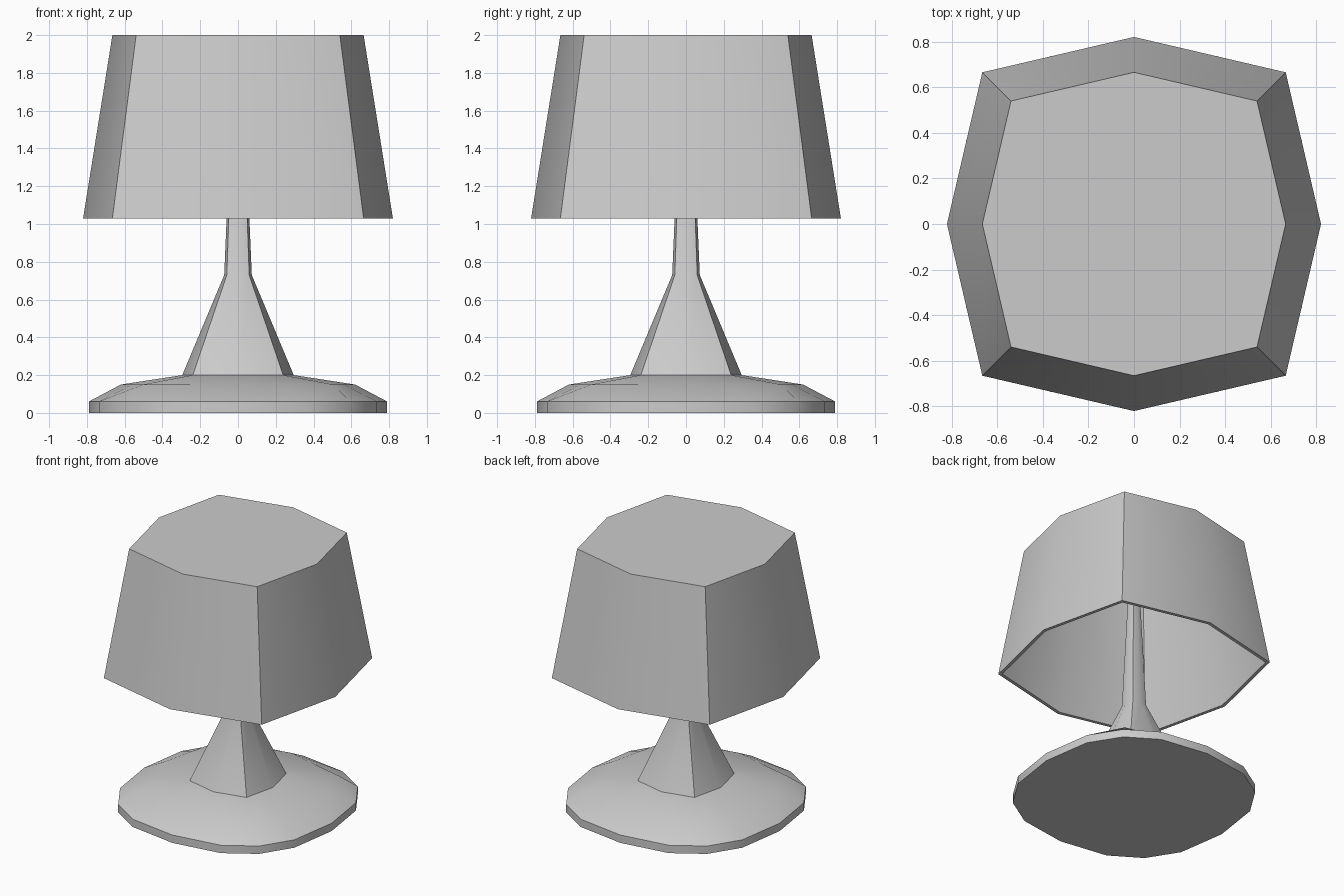
import bpy, bmesh
from mathutils import Matrix, Vector

if "Cube" in bpy.data.objects:
    bpy.data.objects.remove(bpy.data.objects["Cube"])

K = 0.811  # diagonal corner position relative to the axis corner


def octagon(r):
    """Squarish eight-sided outline."""
    quarter = [(r, 0), (r * K, r * K)]
    return turn(quarter)


def sixteen(r, diag, mid):
    """Outline with an extra corner on each side of the diagonals."""
    quarter = [(r, 0), mid, (diag, diag), (mid[1], mid[0])]
    return turn(quarter)


def octagon_split(r):
    """Octagon with edge midpoints, to join a sixteen-sided ring."""
    pts = octagon(r)
    out = []
    for i, p in enumerate(pts):
        q = pts[(i + 1) % 8]
        out += [p, ((p[0] + q[0]) / 2, (p[1] + q[1]) / 2)]
    return out


def turn(quarter):
    pts = []
    for k in range(4):
        for x, y in quarter:
            for _ in range(k):
                x, y = -y, x
            pts.append((x, y))
    return pts


def loft(name, rings, cap_start=False, cap_end=False):
    bm = bmesh.new()
    loops = [[bm.verts.new((x, y, z)) for x, y in pts] for pts, z in rings]
    for a, b in zip(loops, loops[1:]):
        n = len(a)
        for i in range(n):
            j = (i + 1) % n
            bm.faces.new((a[i], a[j], b[j], b[i]))
    if cap_start:
        bm.faces.new(loops[0][::-1])
    if cap_end:
        bm.faces.new(loops[-1])
    bmesh.ops.recalc_face_normals(bm, faces=bm.faces)
    me = bpy.data.meshes.new(name)
    bm.to_mesh(me)
    bm.free()
    ob = bpy.data.objects.new(name, me)
    bpy.context.collection.objects.link(ob)
    bpy.ops.object.select_all(action='DESELECT')
    ob.select_set(True)
    bpy.context.view_layer.objects.active = ob
    bpy.ops.object.shade_smooth_by_angle(angle=0.52)
    return ob


# Foot: low disc sloping up to the stem
rim = sixteen(0.79, 0.594, (0.735, 0.37))
loft("foot", [(rim, 0), (rim, 0.06), (octagon_split(0.62), 0.15),
              (octagon_split(0.295), 0.2)], cap_start=True)

# Stem: flared cone and thin neck running up inside the shade
loft("stem", [(octagon(0.295), 0.2), (octagon(0.073), 0.73),
              (octagon(0.02), 1.975)], cap_end=True)

# Shade: closed on top, open below, with a thin wall
loft("shade", [(octagon(0.665), 2.0), (octagon(0.82), 1.03),
               (octagon(0.795), 1.03), (octagon(0.643), 1.975)],
     cap_start=True, cap_end=True)
